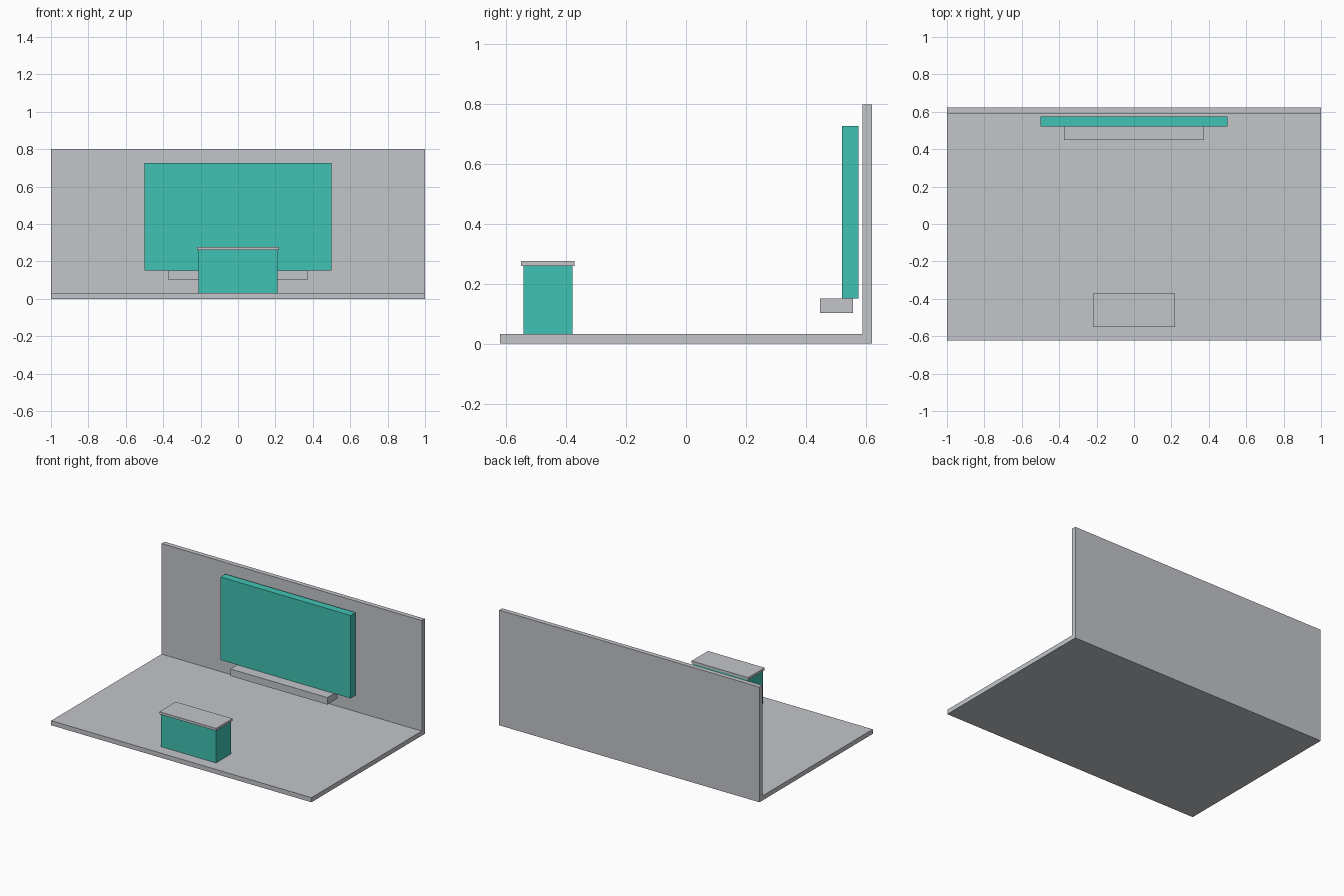
import bpy
import bmesh

if "Cube" in bpy.data.objects:
    bpy.data.objects.remove(bpy.data.objects["Cube"])


def material(name, rgb):
    # sRGB 0-255 to linear diffuse colour
    lin = [((c / 255 + 0.055) / 1.055) ** 2.4 for c in rgb]
    m = bpy.data.materials.new(name)
    m.diffuse_color = (*lin, 1)
    m.use_nodes = True
    m.node_tree.nodes["Principled BSDF"].inputs["Base Color"].default_value = m.diffuse_color
    return m


GREY = material("light grey", (194, 197, 202))
TEAL = material("teal", (65, 194, 180))


def extrude_profile(name, half_width, profile, mat):
    """Extrude a (y, z) outline along x, symmetric about x = 0."""
    bm = bmesh.new()
    face = bm.faces.new([bm.verts.new((-half_width, y, z)) for y, z in profile])
    ext = bmesh.ops.extrude_face_region(bm, geom=[face])
    verts = [v for v in ext["geom"] if isinstance(v, bmesh.types.BMVert)]
    bmesh.ops.translate(bm, vec=(2 * half_width, 0, 0), verts=verts)
    bmesh.ops.recalc_face_normals(bm, faces=bm.faces)
    mesh = bpy.data.meshes.new(name)
    bm.to_mesh(mesh)
    bm.free()
    mesh.materials.append(mat)
    obj = bpy.data.objects.new(name, mesh)
    bpy.context.collection.objects.link(obj)
    return obj


def box(name, half_width, y0, y1, z0, z1, mat):
    return extrude_profile(name, half_width, [(y0, z0), (y1, z0), (y1, z1), (y0, z1)], mat)


# Floor slab and back wall in one L-shaped section
extrude_profile("floor_and_back_wall", 1.0,
                [(-0.622, 0), (0.622, 0), (0.622, 0.8), (0.589, 0.8),
                 (0.589, 0.032), (-0.622, 0.032)], GREY)

# Wall screen with the shelf under it
box("wall_screen", 0.5, 0.522, 0.576, 0.151, 0.727, TEAL)
box("wall_shelf", 0.373, 0.448, 0.558, 0.102, 0.151, GREY)

# Counter desk
box("desk_body", 0.211, -0.543, -0.379, 0.032, 0.26, TEAL)
box("desk_top", 0.218, -0.552, -0.372, 0.26, 0.277, GREY)
